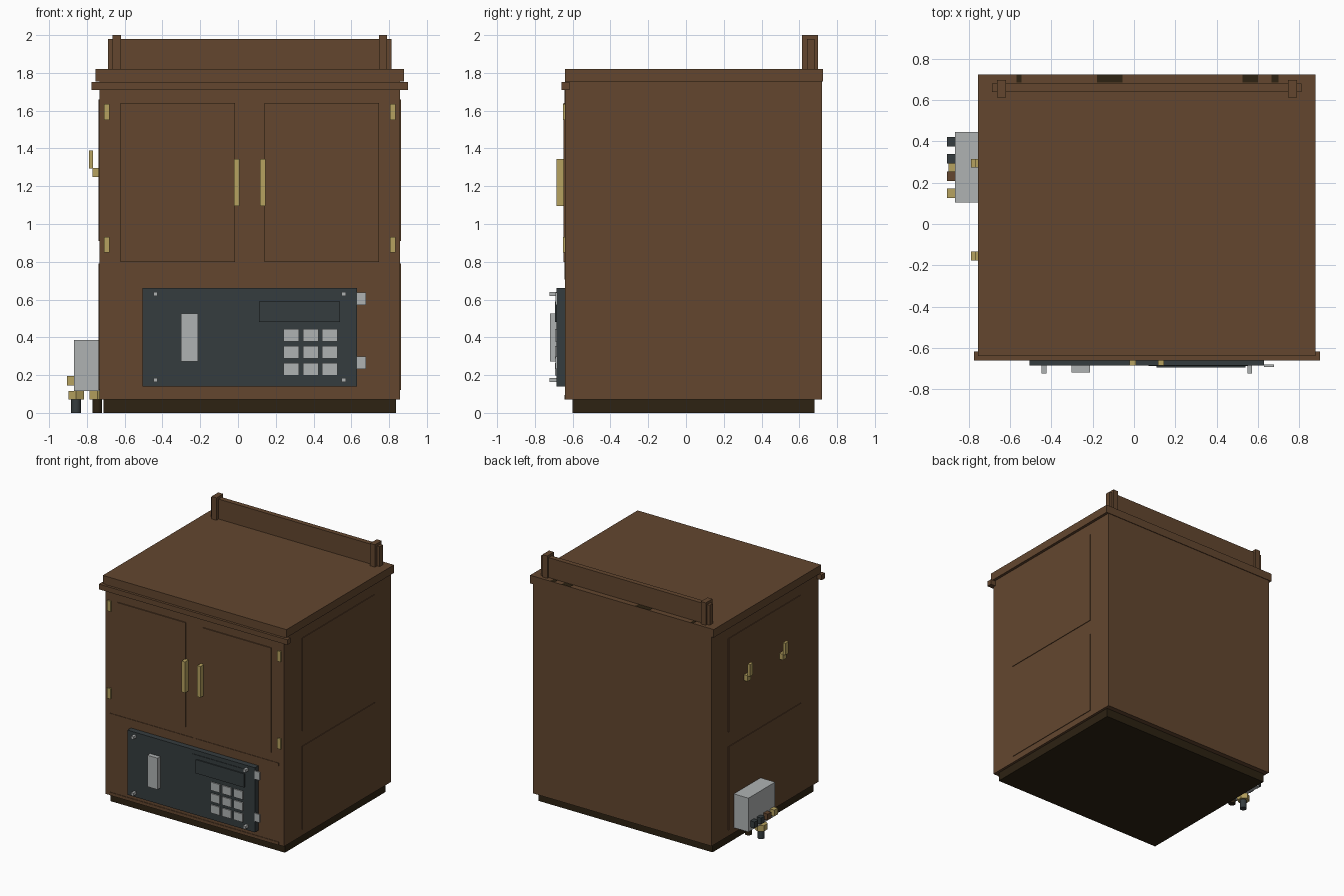
import bpy
import math

cube = bpy.data.objects.get("Cube")
if cube:
    bpy.data.objects.remove(cube, do_unlink=True)


def material(name, r, g, b):
    m = bpy.data.materials.new(name)
    m.use_nodes = True
    m.diffuse_color = (r, g, b, 1)
    m.node_tree.nodes["Principled BSDF"].inputs["Base Color"].default_value = (r, g, b, 1)
    return m


wood = material("brown wood", 0.125, 0.062, 0.028)
dark_wood = material("dark wood", 0.026, 0.016, 0.006)
slate = material("slate panel", 0.036, 0.046, 0.049)
brass = material("brass", 0.47, 0.36, 0.115)
metal = material("light metal", 0.43, 0.45, 0.45)


def box(name, mat, x, y, z):
    """Box from (low, high) ranges on each axis."""
    verts = [(a, b, c) for a in x for b in y for c in z]
    faces = [(0, 1, 3, 2), (4, 6, 7, 5), (0, 4, 5, 1), (2, 3, 7, 6), (0, 2, 6, 4), (1, 5, 7, 3)]
    mesh = bpy.data.meshes.new(name)
    mesh.from_pydata(verts, [], faces)
    mesh.materials.append(mat)
    obj = bpy.data.objects.new(name, mesh)
    bpy.context.collection.objects.link(obj)
    return obj


def post(name, mat, x, y, z, radius, sides):
    """Upright prism or cylinder over the height range z."""
    bpy.ops.mesh.primitive_cylinder_add(vertices=sides, radius=radius, depth=z[1] - z[0],
                                        location=(x, y, (z[0] + z[1]) / 2))
    obj = bpy.context.object
    obj.name = name
    obj.data.materials.append(mat)
    if sides > 8:
        bpy.ops.object.shade_smooth_by_angle(angle=math.radians(40))


MID = 0.0625  # centre line of the cabinet


def across(half, centre=MID):
    return (centre - half, centre + half)


# Cabinet carcass, plinth and top
FRONT = -0.64
box("cabinet_body", wood, across(0.795), (FRONT, 0.72), (0.07, 1.76))
box("plinth", dark_wood, across(0.775), (-0.60, 0.68), (0, 0.07))
box("top_slab", wood, across(0.817), (FRONT, 0.725), (1.755, 1.82))
box("front_moulding", wood, across(0.838), (-0.66, -0.617), (1.71, 1.752))

# Back rail on two posts
box("back_rail", wood, across(0.75), (0.64, 0.68), (1.82, 1.98))
for side, name in ((-1, "right"), (1, "left")):
    box(name + "_rail_post", wood, across(0.022, MID + side * 0.705), (0.613, 0.698), (1.82, 2.0))

# Dark slots along the back edge of the top
for x in ((-0.57, -0.545), (-0.18, -0.055), (0.525, 0.60), (0.665, 0.70)):
    box("top_edge_slot", dark_wood, x, (0.685, 0.724), (1.817, 1.8215))

# Front rails, doors, hinges and handles
box("middle_rail", wood, across(0.75), (FRONT - 0.004, FRONT), (0.705, 0.73))
box("bottom_rail", wood, across(0.75), (FRONT - 0.004, FRONT), (0.07, 0.095))
box("centre_stile", wood, across(0.014), (FRONT - 0.004, FRONT), (0.73, 1.71))
for side, name in ((-1, "right"), (1, "left")):
    box(name + "_door_panel", wood, across(0.303, MID + side * 0.381),
        (FRONT - 0.008, FRONT), (0.80, 1.64))
    box(name + "_door_handle", brass, across(0.015, MID + side * 0.069),
        (FRONT - 0.046, FRONT), (1.095, 1.345))
    for z in (0.89, 1.593):
        box(name + "_door_hinge", brass, across(0.015, MID + side * 0.757),
            (FRONT - 0.011, FRONT), across(0.042, z))
    # Raised panels on the cabinet side
    for z in ((0.12, 0.79), (0.91, 1.66)):
        box(name + "_side_panel", wood, across(0.004, MID + side * 0.796), (-0.41, 0.51), z)

# Control panel
PANEL = -0.685
box("control_panel", slate, (-0.505, 0.63), (PANEL, FRONT), (0.14, 0.66))
box("display_screen", slate, (0.11, 0.54), (PANEL - 0.009, PANEL), (0.48, 0.59))
box("display_trim", slate, (0.07, 0.56), (PANEL - 0.004, PANEL), (0.62, 0.626))
box("panel_grip", metal, (-0.303, -0.212), (PANEL - 0.035, PANEL), (0.272, 0.525))
for col in range(3):
    for row in range(3):
        box("key_button", metal, across(0.041, 0.281 + 0.103 * col),
            (PANEL - 0.009, PANEL), across(0.033, 0.23 + 0.091 * row))
for z in (0.175, 0.63):
    for x in (-0.436, 0.56):
        box("panel_screw", metal, across(0.011, x), (PANEL - 0.038, PANEL), across(0.011, z))
for z in (0.265, 0.605):
    box("panel_tab", metal, (0.63, 0.677), (PANEL - 0.007, PANEL + 0.004), across(0.033, z))

# Brass hooks on the right side
for y in (0.295, -0.155):
    box("hook_arm", brass, (-0.77, -0.73), across(0.021, y), (1.25, 1.297))
    box("hook_tip", brass, (-0.79, -0.768), across(0.021, y), (1.295, 1.39))

# Junction box with side connectors
box("junction_box", metal, (-0.867, -0.73), (0.105, 0.445), (0.115, 0.387))
for y, mat in ((0.398, slate), (0.315, slate), (0.231, wood), (0.148, brass)):
    box("side_connector", mat, (-0.905, -0.865), across(0.023, y), (0.146, 0.196))

# Cable glands beneath the junction box
for x, mat in ((-0.857, slate), (-0.745, dark_wood)):
    post("gland_nut", brass, x, 0.27, (0.07, 0.116), 0.048, 6)
    post("gland_cable", mat, x, 0.27, (0, 0.072), 0.026, 16)
